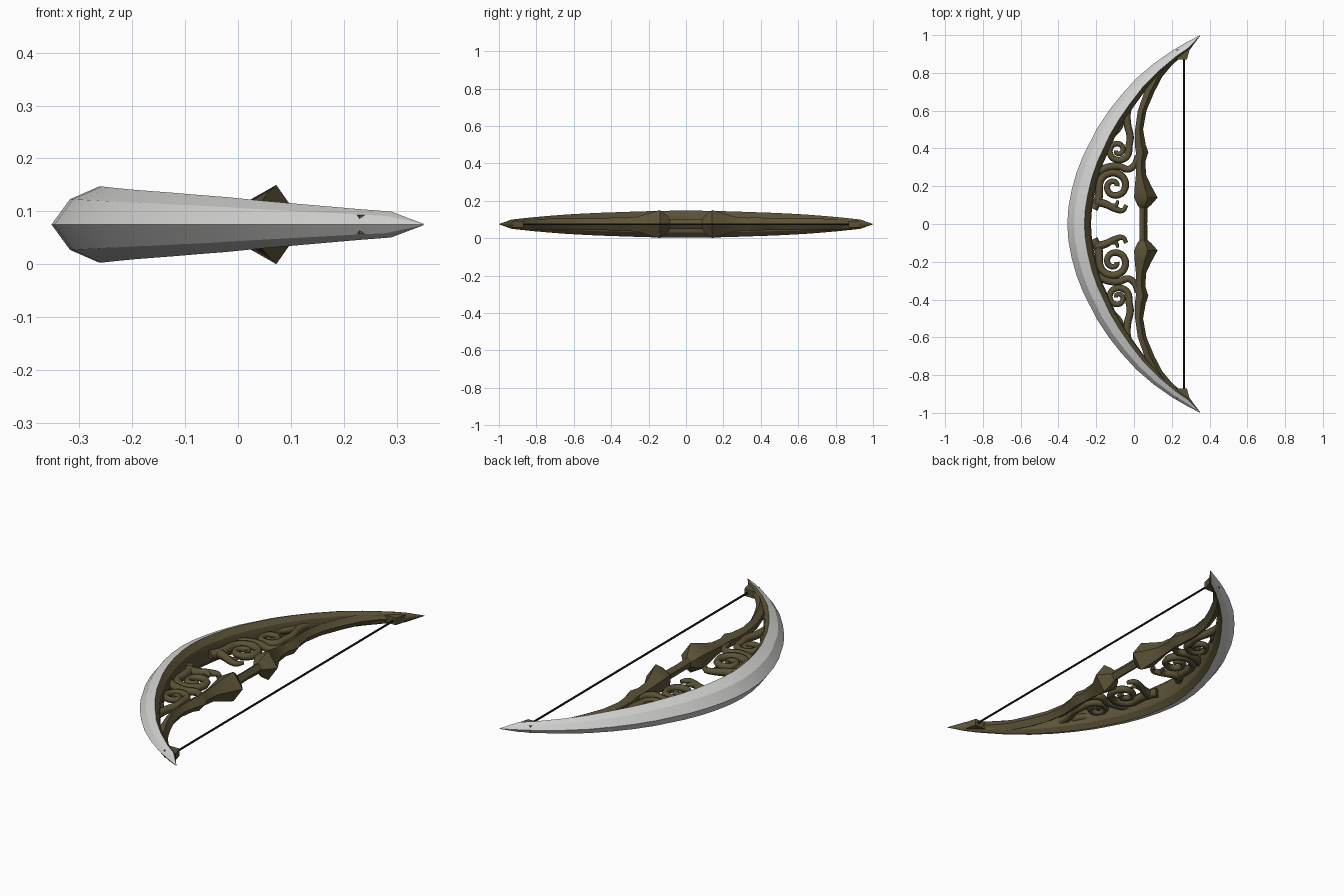
import bpy, bmesh, math
from mathutils import Vector

if "Cube" in bpy.data.objects:
    bpy.data.objects.remove(bpy.data.objects["Cube"])
MID = 0.075  # height of the flat symmetry plane


def material(name, rgb):
    m = bpy.data.materials.new(name)
    m.use_nodes = True
    m.diffuse_color = (*rgb, 1)
    m.node_tree.nodes["Principled BSDF"].inputs["Base Color"].default_value = (*rgb, 1)
    return m


bronze = material("dark bronze", (0.105, 0.085, 0.038))
silver = material("pale silver", (0.64, 0.64, 0.63))
cord = material("dark cord", (0.022, 0.02, 0.018))


def finish(name, bm, mats, angle=30):
    bmesh.ops.recalc_face_normals(bm, faces=bm.faces)
    mesh = bpy.data.meshes.new(name)
    bm.to_mesh(mesh)
    bm.free()
    obj = bpy.data.objects.new(name, mesh)
    bpy.context.collection.objects.link(obj)
    for m in mats:
        mesh.materials.append(m)
    bpy.ops.object.select_all(action="DESELECT")
    obj.select_set(True)
    bpy.context.view_layer.objects.active = obj
    bpy.ops.object.shade_smooth_by_angle(angle=math.radians(angle))
    return obj


def loft(name, rings, mats, strip_mats=None, angle=30):
    """Skin a list of closed rings; strip_mats gives a material per ring edge."""
    bm = bmesh.new()
    loops = [[bm.verts.new(p) for p in ring] for ring in rings]
    n = len(rings[0])
    for a, b in zip(loops, loops[1:]):
        for i in range(n):
            j = (i + 1) % n
            f = bm.faces.new((a[i], a[j], b[j], b[i]))
            f.material_index = strip_mats[i] if strip_mats else 0
    bm.faces.new(loops[0])
    bm.faces.new(loops[-1])
    return finish(name, bm, mats, angle)


def mirrored(half):
    """Extend stations (y first) from the middle to the far end as well."""
    return [(-s[0], *s[1:]) for s in reversed(half) if s[0] > 0] + half


# Crescent blade: outer edge y, x and section scale
edge = mirrored([
    (0, -.353, 1), (.09, -.347, 1), (.18, -.33, .98), (.27, -.305, .95),
    (.365, -.268, .91), (.51, -.193, .84), (.6, -.133, .78), (.68, -.07, .72),
    (.77, .012, .62), (.85, .105, .52), (.92, .205, .41), (.96, .275, .34), (1, .35, .02)])
section = [(0, 0), (.035, .048), (.09, .072), (.115, .045), (.125, 0),
           (.115, -.045), (.09, -.072), (.035, -.048)]
rings = []
for i, (y, x, s) in enumerate(edge):
    a, b = edge[max(i - 1, 0)], edge[min(i + 1, len(edge) - 1)]
    t = Vector((b[1] - a[1], b[0] - a[0])).normalized()
    rings.append([(x + t.y * d * s, y - t.x * d * s, MID + z * s) for d, z in section])
loft("crescent_blade", rings, [silver, bronze], [0, 0, 1, 1, 1, 1, 0, 0])

# Handle and inner limbs: y, back x, front x, half height
limb = mirrored([
    (0, .03, .07, .025), (.085, .03, .072, .027), (.1, .018, .09, .045),
    (.14, 0, .125, .075), (.2, .004, .092, .058), (.26, .01, .064, .04),
    (.33, .012, .06, .034), (.38, .01, .076, .038), (.42, .004, .062, .032),
    (.5, .006, .048, .03), (.6, .02, .066, .03), (.7, .055, .108, .03),
    (.78, .095, .15, .028), (.84, .14, .2, .026), (.885, .19, .25, .022)])
rings = []
for y, back, front, h in limb:
    ridge = back + (front - back) * .58
    rings.append([(front, y, MID), (ridge, y, MID + h), (back, y, MID + h * .45),
                  (back, y, MID - h * .45), (ridge, y, MID - h)])
loft("handle_and_limbs", rings, [bronze], angle=35)

# String nocks at both ends
nock = [(.2, .87), (.28, .87), (.295, .925), (.23, .925)]
for side, label in ((1, "back"), (-1, "front")):
    loft(label + "_nock", [[(x, side * y, MID + z) for x, y in nock] for z in (-.018, .018)],
         [bronze])


def strand(name, points, thick, thin):
    """Tapered scroll strand, made on both halves of the bow."""
    cu = bpy.data.curves.new(name, "CURVE")
    cu.dimensions = "3D"
    cu.bevel_depth = 1
    cu.bevel_resolution = 1
    cu.resolution_u = 4
    cu.use_fill_caps = True
    cu.materials.append(bronze)
    for side in (1, -1):
        sp = cu.splines.new("BEZIER")
        sp.bezier_points.add(len(points) - 1)
        for i, (p, (x, y)) in enumerate(zip(sp.bezier_points, points)):
            p.co = (x, side * y, MID)
            p.radius = thick + (thin - thick) * i / (len(points) - 1)
            p.handle_left_type = p.handle_right_type = "AUTO"
    obj = bpy.data.objects.new(name, cu)
    bpy.context.collection.objects.link(obj)


def spiral(cx, cy, r0, r1, start, sweep, steps):
    pts = []
    for i in range(steps + 1):
        k = i / steps
        a = math.radians(start + sweep * k)
        r = r0 + (r1 - r0) * k
        pts.append((cx + r * math.cos(a), cy + r * math.sin(a)))
    return pts


# Scrollwork between blade and limbs
strand("large_scroll", [(-.215, .08), (-.19, .13)] +
       spiral(-.105, .2, .085, .014, 200, -560, 13), .023, .013)
strand("small_scroll", [(0, .68), (-.035, .6), (-.035, .53), (-.02, .46)] +
       spiral(-.085, .39, .062, .01, 20, -560, 13), .021, .011)
strand("joining_scroll", [(-.2, .27), (-.14, .3), (-.08, .305), (-.03, .29), (.0, .31), (.02, .36)],
       .021, .016)
strand("hooked_leaf", [(-.205, .12), (-.15, .105), (-.1, .08), (-.06, .072), (-.04, .1)],
       .024, .01)
strand("leaf_barb", [(-.12, .09), (-.095, .1), (-.085, .125)], .018, .006)
strand("outer_vine", [(-.01, .66), (-.06, .58), (-.075, .52), (-.115, .47), (-.165, .42)],
       .02, .016)

# Bow string
bm = bmesh.new()
bmesh.ops.create_cone(bm, cap_ends=True, segments=8, radius1=.005, radius2=.005, depth=1.77)
string = finish("bow_string", bm, [cord])
string.rotation_euler.x = math.pi / 2
string.location = (.265, 0, MID)
